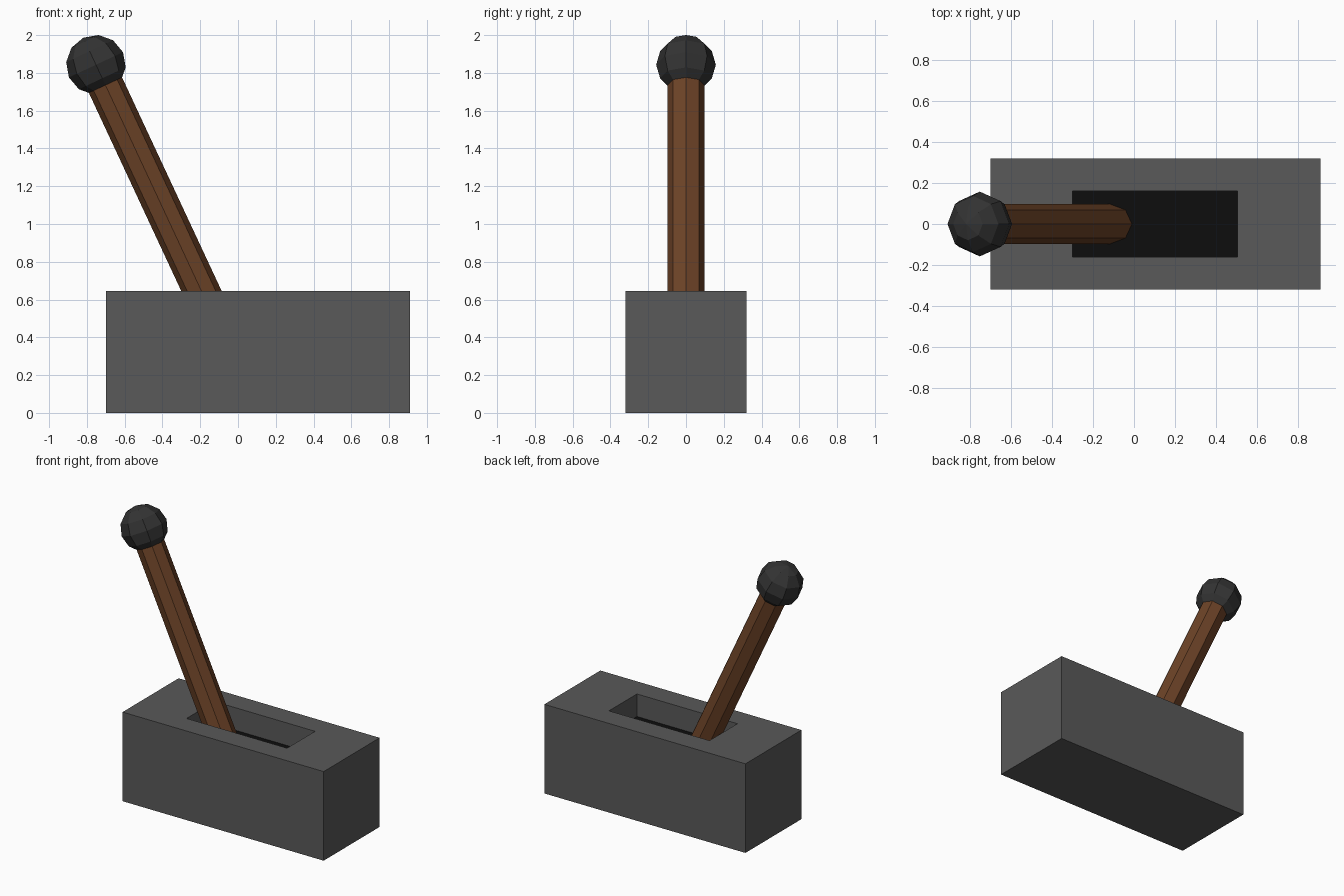
import bpy, bmesh, math
from mathutils import Matrix, Vector

if "Cube" in bpy.data.objects:
    bpy.data.objects.remove(bpy.data.objects["Cube"])


def material(name, rgb):
    m = bpy.data.materials.new(name)
    m.diffuse_color = (*rgb, 1.0)
    m.use_nodes = True
    m.node_tree.nodes["Principled BSDF"].inputs["Base Color"].default_value = m.diffuse_color
    return m


def make_object(name, bm, *mats):
    bmesh.ops.recalc_face_normals(bm, faces=bm.faces)
    mesh = bpy.data.meshes.new(name)
    bm.to_mesh(mesh)
    bm.free()
    for m in mats:
        mesh.materials.append(m)
    ob = bpy.data.objects.new(name, mesh)
    bpy.context.collection.objects.link(ob)
    return ob


stone = material("stone_grey", (0.10, 0.10, 0.10))
black = material("slot_black", (0.004, 0.004, 0.004))
wood = material("brown_wood", (0.15, 0.055, 0.02))
knob_mat = material("dark_knob", (0.033, 0.033, 0.033))

# Base block with a sunken slot whose floor is black
X0, X1, HY, TOP = -0.70, 0.91, 0.32, 0.645
SX0, SX1, SY, DEPTH = -0.30, 0.505, 0.16, 0.163
bm = bmesh.new()
bmesh.ops.create_cube(bm, size=1, matrix=Matrix.Translation(((X0 + X1) / 2, 0, TOP / 2))
                      @ Matrix.Diagonal((X1 - X0, 2 * HY, TOP, 1)))
bm.normal_update()
floor = max(bm.faces, key=lambda f: f.calc_center_median().z)
bmesh.ops.inset_individual(bm, faces=[floor], thickness=0.1)
mid = floor.calc_center_median()
for v in floor.verts:
    v.co.x = SX0 if v.co.x < mid.x else SX1
    v.co.y = -SY if v.co.y < 0 else SY
bmesh.ops.inset_individual(bm, faces=[floor], thickness=0.0)
for v in floor.verts:
    v.co.z -= DEPTH
floor.material_index = 1
make_object("base", bm, stone, black)

# Lever axis, leaning 25 degrees towards -x
tilt = Matrix.Rotation(math.radians(-25), 4, 'Y')
axis = tilt @ Vector((0, 0, 1))
knob_centre = Vector((-0.752, 0, 1.843))

# Eight-sided handle, starting inside the base
length = 1.62
bm = bmesh.new()
bmesh.ops.create_cone(bm, cap_ends=True, segments=8, radius1=0.097, radius2=0.097, depth=length,
                      matrix=Matrix.Translation(knob_centre - axis * length / 2) @ tilt)
make_object("lever_handle", bm, wood)

# Low-poly knob
bm = bmesh.new()
bmesh.ops.create_uvsphere(bm, u_segments=8, v_segments=6, radius=0.158,
                          matrix=Matrix.Translation(knob_centre) @ tilt)
make_object("lever_knob", bm, knob_mat)
